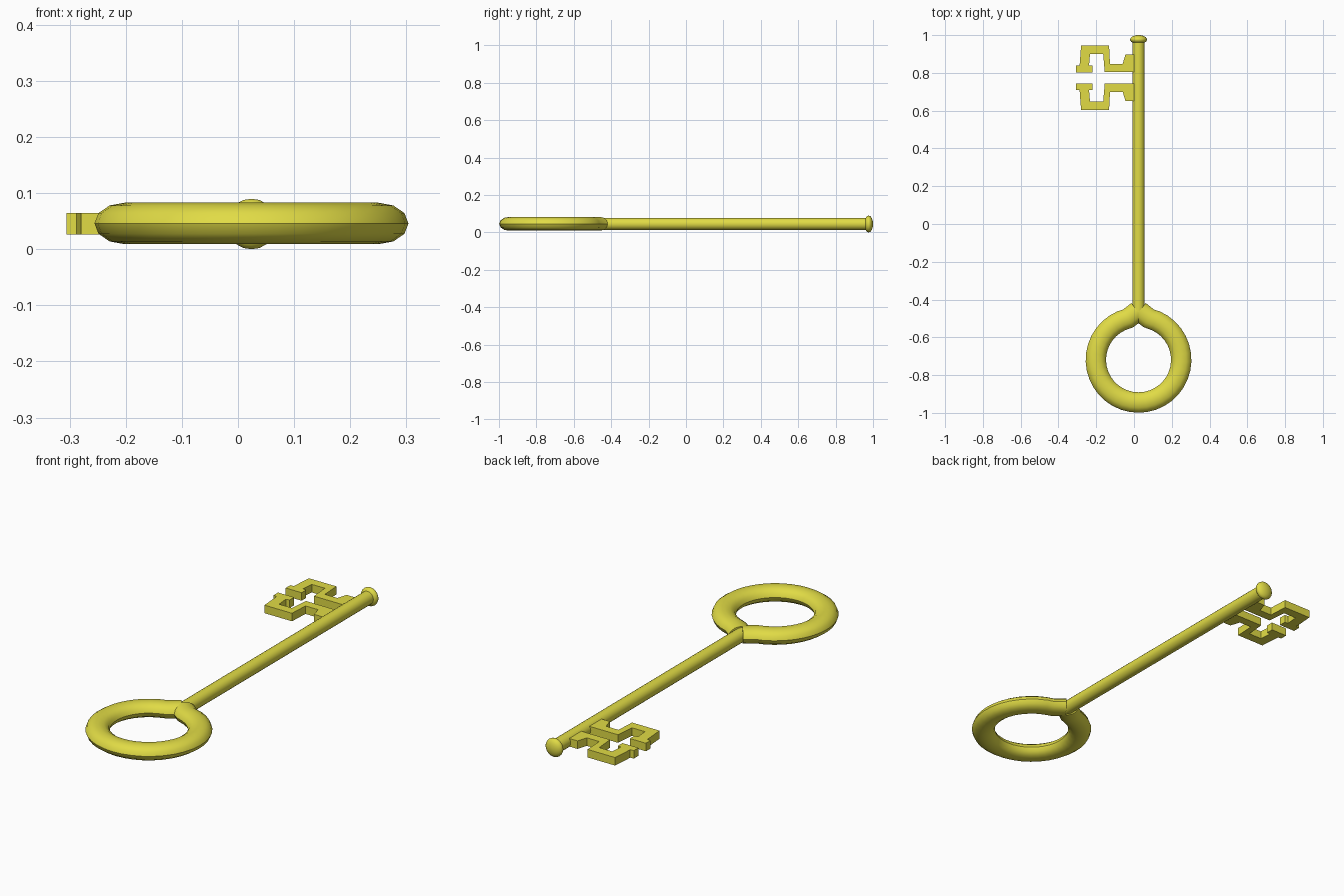
import bpy, bmesh, math
from mathutils import Vector

if "Cube" in bpy.data.objects:
    bpy.data.objects.remove(bpy.data.objects["Cube"])

CX, CZ = 0.024, 0.045          # shaft axis
RING_Y, RING_R = -0.719, 0.226

gold = bpy.data.materials.new("gold")
gold.diffuse_color = (0.75, 0.71, 0.06, 1)
gold.use_nodes = True
gold.node_tree.nodes["Principled BSDF"].inputs["Base Color"].default_value = gold.diffuse_color


def finish(bm, name, smooth=None):
    bmesh.ops.recalc_face_normals(bm, faces=bm.faces)
    me = bpy.data.meshes.new(name)
    bm.to_mesh(me)
    bm.free()
    ob = bpy.data.objects.new(name, me)
    bpy.context.collection.objects.link(ob)
    me.materials.append(gold)
    if smooth:
        bpy.ops.object.select_all(action='DESELECT')
        bpy.context.view_layer.objects.active = ob
        ob.select_set(True)
        bpy.ops.object.shade_smooth_by_angle(angle=math.radians(smooth))
    return ob


# Bow: oval section swept round an open ring whose two ends turn up into the shaft
def arc_point(deg):
    a = math.radians(deg)
    return Vector((CX + RING_R * math.cos(a), RING_Y + RING_R * math.sin(a)))


path = [arc_point(104 + 332 * i / 34) for i in range(35)]
path = [Vector((CX - 0.005, -0.461))] + path + [Vector((CX + 0.005, -0.461))]
bm = bmesh.new()
rings = []
SIDES = 12
for i, p in enumerate(path):
    t = (path[min(i + 1, len(path) - 1)] - path[max(i - 1, 0)]).normalized()
    n = Vector((t.y, -t.x))
    ring = []
    for k in range(SIDES):
        a = 2 * math.pi * k / SIDES
        q = p + n * 0.054 * math.cos(a)
        ring.append(bm.verts.new((q.x, q.y, CZ + 0.001 + 0.037 * math.sin(a))))
    rings.append(ring)
for r, s in zip(rings, rings[1:]):
    for k in range(SIDES):
        bm.faces.new((r[k], r[(k + 1) % SIDES], s[(k + 1) % SIDES], s[k]))
bm.faces.new(rings[0])
bm.faces.new(rings[-1])
finish(bm, "bow_ring", 40)


# Shaft and rounded tip, turned about the y axis from (radius, y) profiles
def turned(name, profile, sides):
    bm = bmesh.new()
    loops = []
    for r, y in profile:
        loops.append([bm.verts.new((CX + r * math.cos(2 * math.pi * k / sides), y,
                                    CZ + r * math.sin(2 * math.pi * k / sides)))
                      for k in range(sides)])
    for a, b in zip(loops, loops[1:]):
        for k in range(sides):
            bm.faces.new((a[k], a[(k + 1) % sides], b[(k + 1) % sides], b[k]))
    bm.faces.new(loops[0])
    bm.faces.new(loops[-1])
    finish(bm, name, 40)


turned("shaft", [(0.032, -0.47), (0.032, 0.975)], 20)
turned("tip_knob", [(0.045 * math.sin(a), 0.9765 - 0.0235 * math.cos(a))
                    for a in (math.pi * (0.04 + 0.92 * i / 10) for i in range(11))], 20)

# Bit: one hooked tooth outline, mirrored for the second tooth
tooth = [(0.01, 0.898), (-0.045, 0.898), (-0.06, 0.848), (-0.127, 0.848),
         (-0.132, 0.945), (-0.280, 0.945), (-0.288, 0.840), (-0.306, 0.838),
         (-0.306, 0.803), (-0.220, 0.803), (-0.220, 0.838), (-0.238, 0.840),
         (-0.233, 0.900), (-0.163, 0.900), (-0.155, 0.805), (0.01, 0.805)]
for name, flip in (("outer_tooth", False), ("inner_tooth", True)):
    bm = bmesh.new()
    face = bm.faces.new([bm.verts.new((x, 1.548 - y if flip else y, 0.026)) for x, y in tooth])
    ext = bmesh.ops.extrude_face_region(bm, geom=[face])
    bmesh.ops.translate(bm, vec=(0, 0, 0.039),
                        verts=[g for g in ext["geom"] if isinstance(g, bmesh.types.BMVert)])
    finish(bm, name)
